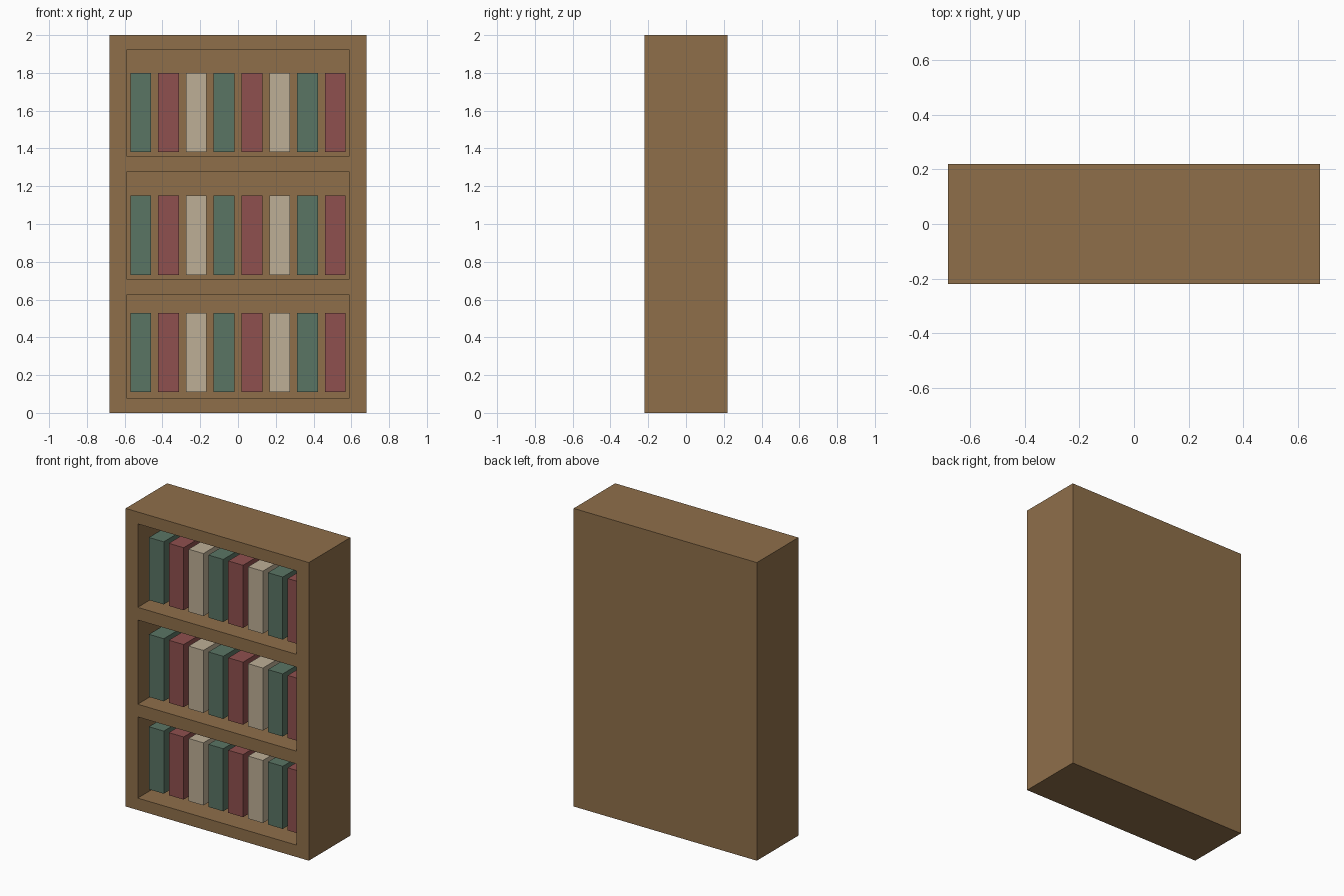
import bpy

if "Cube" in bpy.data.objects:
    bpy.data.objects.remove(bpy.data.objects["Cube"])


def srgb(r, g, b):
    """8-bit sRGB to linear RGBA."""
    f = lambda c: c / 12.92 if c <= 0.04045 else ((c + 0.055) / 1.055) ** 2.4
    return (f(r / 255), f(g / 255), f(b / 255), 1.0)


def material(name, rgb):
    m = bpy.data.materials.new(name)
    m.diffuse_color = srgb(*rgb)
    m.use_nodes = True
    m.node_tree.nodes["Principled BSDF"].inputs["Base Color"].default_value = m.diffuse_color
    return m


wood = material("brown_wood", (143, 111, 74))
covers = [
    ("green", material("green_cover", (90, 117, 100))),
    ("red", material("red_cover", (143, 80, 78))),
    ("cream", material("cream_cover", (190, 175, 150))),
]


def box(name, lo, hi, mat):
    """Axis-aligned box between two corners."""
    bpy.ops.mesh.primitive_cube_add(
        size=1, location=[(a + b) / 2 for a, b in zip(lo, hi)])
    ob = bpy.context.object
    ob.name = name
    ob.scale = [b - a for a, b in zip(lo, hi)]
    bpy.ops.object.transform_apply(location=False, rotation=False, scale=True)
    ob.data.materials.append(mat)
    return ob


# Cabinet: one solid block with three shelf recesses cut from the front
case = box("bookcase_body", (-0.68, -0.22, 0), (0.68, 0.22, 2), wood)
recesses = [(0.08, 0.625), (0.71, 1.275), (1.36, 1.92)]
for z0, z1 in recesses:
    cutter = box("recess_cutter", (-0.59, -0.4, z0), (0.59, 0.17, z1), wood)
    cutter.hide_render = True
    mod = case.modifiers.new("recess", 'BOOLEAN')
    mod.operation = 'DIFFERENCE'
    mod.solver = 'EXACT'
    mod.object = cutter
    bpy.context.view_layer.objects.active = case
    bpy.ops.object.modifier_apply(modifier=mod.name)
    bpy.data.objects.remove(cutter, do_unlink=True)

# Books: eight per shelf, cycling through the three cover colours
for row, z in enumerate((0.11, 0.73, 1.38)):
    for i in range(8):
        x = -0.515 + i * 1.03 / 7
        colour, mat = covers[i % 3]
        box(f"{colour}_book_{row + 1}_{i + 1}",
            (x - 0.055, -0.13, z), (x + 0.055, 0.15, z + 0.42), mat)
